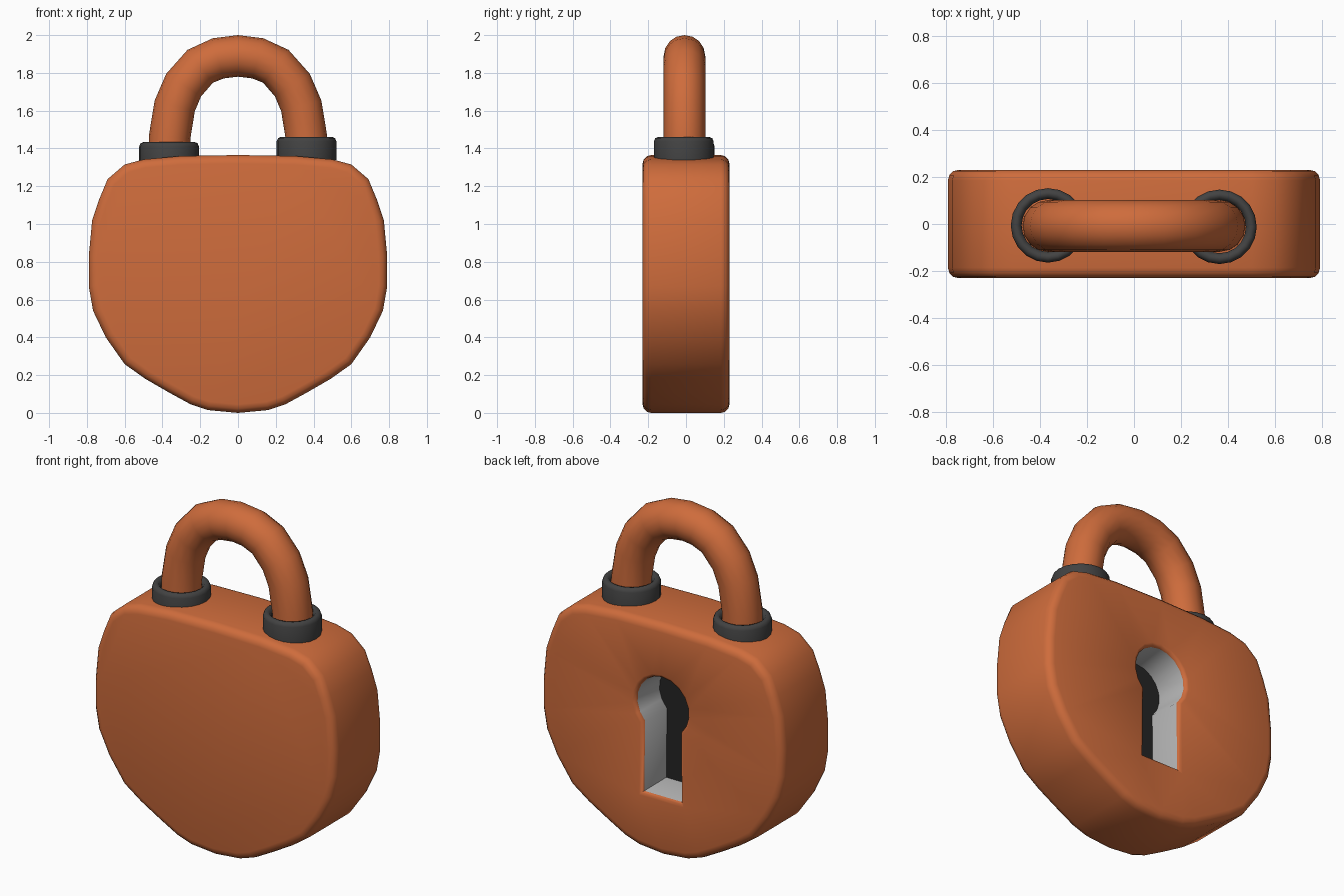
import bpy, bmesh, math
from mathutils import Vector

if "Cube" in bpy.data.objects:
    bpy.data.objects.remove(bpy.data.objects["Cube"])


def material(name, col):
    m = bpy.data.materials.new(name)
    m.diffuse_color = (*col, 1)
    m.use_nodes = True
    m.node_tree.nodes["Principled BSDF"].inputs["Base Color"].default_value = m.diffuse_color
    return m


ORANGE = material("orange", (0.62, 0.15, 0.045))
DARK = material("dark grey", (0.055, 0.055, 0.055))
GREY = material("light grey", (0.45, 0.45, 0.45))
BLACK = material("near black", (0.018, 0.018, 0.018))


def finish(bm, name, mats, angle):
    bmesh.ops.recalc_face_normals(bm, faces=bm.faces[:])
    me = bpy.data.meshes.new(name)
    bm.to_mesh(me)
    bm.free()
    for m in mats:
        me.materials.append(m)
    me.shade_smooth()
    me.set_sharp_from_angle(angle=math.radians(angle))
    ob = bpy.data.objects.new(name, me)
    bpy.context.collection.objects.link(ob)
    return ob


def bridge(bm, a, b, mat=0, closed=True):
    n = len(a)
    for i in range(n if closed else n - 1):
        j = (i + 1) % n
        bm.faces.new((a[i], a[j], b[j], b[i])).material_index = mat


def offset(pts, d):
    """Move a counter-clockwise outline outwards by d."""
    out = []
    for i, p in enumerate(pts):
        p = Vector(p)
        e1 = (p - Vector(pts[i - 1])).normalized()
        e2 = (Vector(pts[(i + 1) % len(pts)]) - p).normalized()
        n1, n2 = Vector((e1.y, -e1.x)), Vector((e2.y, -e2.x))
        out.append(p + (n1 + n2) * d / (1 + n1.dot(n2)))
    return out


def ring(bm, pts, y):
    return [bm.verts.new((p[0], y, p[1])) for p in pts]


def ring_edges(bm, r):
    return [bm.edges.get((r[i - 1], r[i])) for i in range(len(r))]


# Body outline, right half from bottom to top, then mirrored
half = [(0.16, 0.015), (0.25, 0.045), (0.36, 0.105), (0.49, 0.18), (0.60, 0.258),
        (0.70, 0.40), (0.767, 0.54), (0.79, 0.67), (0.79, 0.83), (0.772, 1.02),
        (0.735, 1.13), (0.69, 1.238), (0.60, 1.315), (0.50, 1.342), (0.30, 1.36)]
outline = [(0, 0.0)] + half + [(0, 1.365)] + [(-x, z) for x, z in reversed(half)]

# Keyhole outline: round top with a straight slot
R, CZ, W = 0.17, 0.88, 0.12
a0 = -math.pi / 2 + math.asin(W / R)
a1 = math.pi * 2 - math.pi / 2 - math.asin(W / R)
N = 14
hole = [(-W - 0.005, 0.345), (W + 0.005, 0.345)]
hole += [(R * math.cos(a0 + (a1 - a0) * i / N), CZ + R * math.sin(a0 + (a1 - a0) * i / N))
         for i in range(N + 1)]

# Body with rounded front and back edges
bm = bmesh.new()
B, Y, S = 0.045, 0.23, 3
levels = [(-Y + B * (1 - math.cos(t)), -B * (1 - math.sin(t)))
          for t in (math.pi / 2 * i / S for i in range(S + 1))]
levels += [(-y, d) for y, d in reversed(levels)]
rings = [ring(bm, offset(outline, d), y) for y, d in levels]
for r1, r2 in zip(rings, rings[1:]):
    bridge(bm, r1, r2)
bm.faces.new(rings[0])

# Keyhole pocket: orange rim, grey walls, dark floor
pocket = [ring(bm, offset(hole, 0.02), Y), ring(bm, offset(hole, 0.006), Y - 0.006),
          ring(bm, hole, Y - 0.02), ring(bm, offset(hole, -0.01), 0.02)]
for (p1, p2), m in zip(zip(pocket, pocket[1:]), (0, 0, 1)):
    bridge(bm, p1, p2, m)
bm.faces.new(pocket[-1]).material_index = 2
bmesh.ops.triangle_fill(bm, edges=ring_edges(bm, rings[-1]) + ring_edges(bm, pocket[0]),
                        use_beauty=True, normal=(0, 1, 0))
finish(bm, "lock_body", [ORANGE, GREY, BLACK], 50)

# Shackle: round tube swept along an arch
left = [(-0.365, 1.30), (-0.362, 1.46), (-0.335, 1.625), (-0.288, 1.735), (-0.20, 1.835),
        (-0.105, 1.877)]
path = left + [(0, 1.89)] + [(-x, z) for x, z in reversed(left)]
bm = bmesh.new()
tube = []
for i, p in enumerate(path):
    a, b = Vector(path[max(i - 1, 0)]), Vector(path[min(i + 1, len(path) - 1)])
    t = (b - a).normalized()
    nx, nz = -t.y, t.x
    tube.append([bm.verts.new((p[0] + nx * 0.11 * math.cos(k * math.tau / 16),
                               -0.008 + 0.11 * math.sin(k * math.tau / 16),
                               p[1] + nz * 0.11 * math.cos(k * math.tau / 16)))
                 for k in range(16)])
for t1, t2 in zip(tube, tube[1:]):
    bridge(bm, t1, t2)
bm.faces.new(tube[0])
bm.faces.new(tube[-1])
finish(bm, "shackle", [ORANGE], 50)


# Collars: turned rings round the shackle legs
def collar(name, x, y, top):
    prof = [(0.112, top - 0.12), (0.158, top - 0.12), (0.158, top - 0.022),
            (0.151, top - 0.006), (0.138, top), (0.125, top - 0.003), (0.112, top - 0.02)]
    bm = bmesh.new()
    rs = [[bm.verts.new((x + r * math.cos(k * math.tau / 20),
                         y + r * math.sin(k * math.tau / 20), z)) for k in range(20)]
          for r, z in prof]
    for i in range(len(rs)):
        bridge(bm, rs[i - 1], rs[i])
    finish(bm, name, [DARK], 50)


collar("left_collar", -0.365, -0.006, 1.433)
collar("right_collar", 0.363, -0.012, 1.46)
